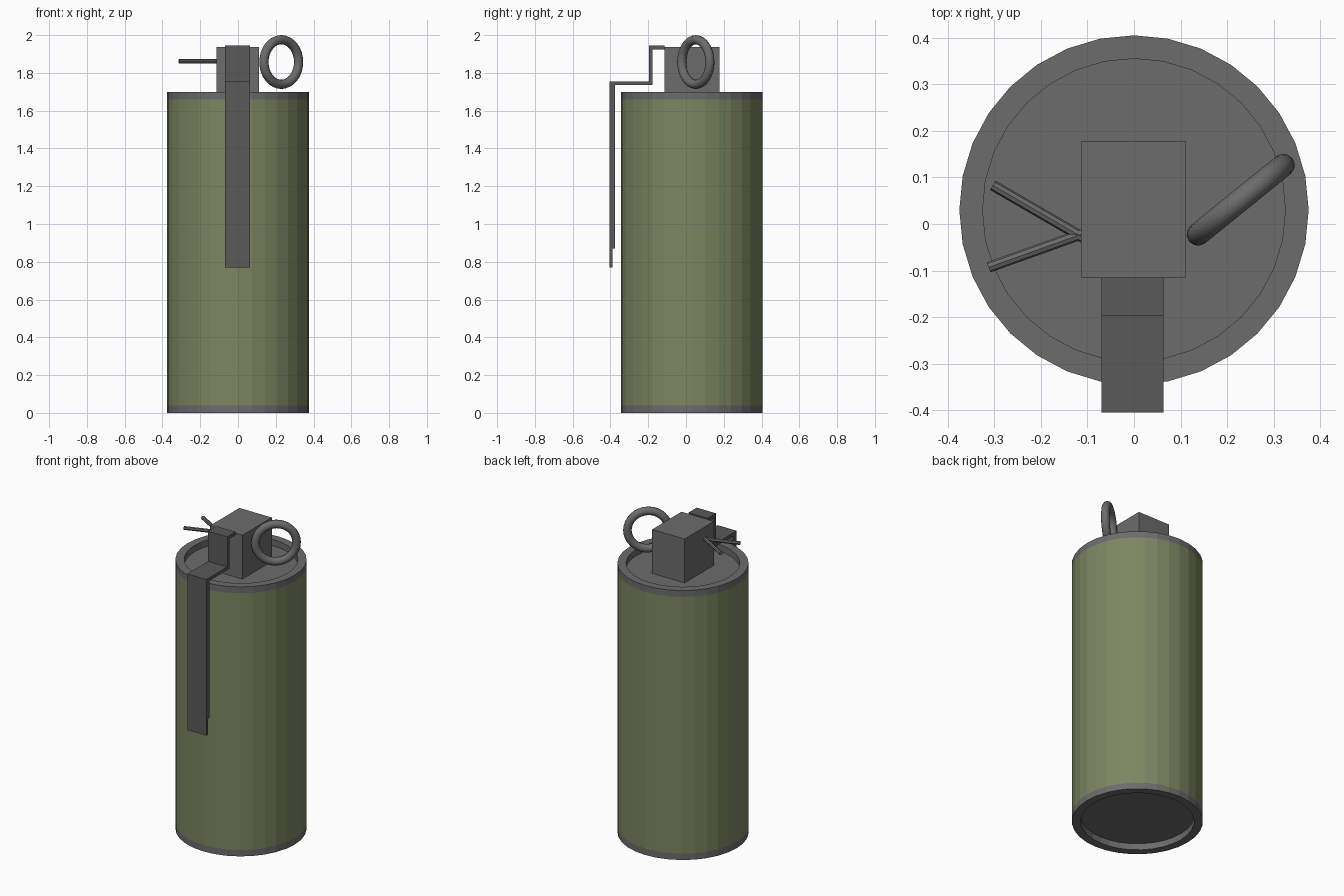
import bpy, bmesh, math
from mathutils import Vector

if "Cube" in bpy.data.objects:
    bpy.data.objects.remove(bpy.data.objects["Cube"])

CY = 0.03            # canister axis offset in y
SIDES = 32


def material(name, rgb):
    m = bpy.data.materials.new(name)
    m.diffuse_color = (*rgb, 1)
    m.use_nodes = True
    m.node_tree.nodes["Principled BSDF"].inputs["Base Color"].default_value = m.diffuse_color
    return m


GREEN = material("olive_paint", (0.20, 0.24, 0.12))
METAL = material("dark_metal", (0.15, 0.15, 0.15))
LEVER = material("lever_metal", (0.10, 0.10, 0.10))


def make(name, bm, mat):
    bmesh.ops.recalc_face_normals(bm, faces=bm.faces)
    me = bpy.data.meshes.new(name)
    bm.to_mesh(me)
    bm.free()
    me.materials.append(mat)
    ob = bpy.data.objects.new(name, me)
    bpy.context.collection.objects.link(ob)
    return ob


def lathe(name, profile, mat):
    """Revolve an (r, z) profile about the canister axis."""
    bm = bmesh.new()
    vs = [bm.verts.new((r, CY, z)) for r, z in profile]
    es = [bm.edges.new(p) for p in zip(vs, vs[1:])]
    bmesh.ops.spin(bm, geom=vs + es, cent=(0, CY, 0), axis=(0, 0, 1),
                   angle=math.tau, steps=SIDES)
    bmesh.ops.remove_doubles(bm, verts=bm.verts, dist=1e-4)
    return make(name, bm, mat)


def extrude_x(name, profile, x0, x1, mat):
    """Extrude a closed (y, z) outline from x0 to x1."""
    bm = bmesh.new()
    f = bm.faces.new([bm.verts.new((x0, y, z)) for y, z in profile])
    ext = bmesh.ops.extrude_face_region(bm, geom=[f])["geom"]
    bmesh.ops.translate(bm, vec=(x1 - x0, 0, 0),
                        verts=[v for v in ext if isinstance(v, bmesh.types.BMVert)])
    return make(name, bm, mat)


def rod(name, a, b, radius, mat, sides=8):
    a, b = Vector(a), Vector(b)
    bm = bmesh.new()
    bmesh.ops.create_cone(bm, cap_ends=True, segments=sides, radius1=radius,
                          radius2=radius, depth=(b - a).length)
    ob = make(name, bm, mat)
    ob.location = (a + b) / 2
    ob.rotation_euler = (b - a).to_track_quat('Z', 'Y').to_euler()
    return ob


# Canister wall and the two recessed end caps
lathe("canister_wall", [(0.375, 0.04), (0.375, 1.66)], GREEN)
for name, rim, seam in (("bottom_cap", 0.0, 0.04), ("top_cap", 1.70, 1.66)):
    lathe(name, [(0, seam), (0.325, seam), (0.325, rim), (0.375, rim), (0.375, seam)], METAL)

# Fuse block
extrude_x("fuse_block", [(-0.115, 1.66), (0.177, 1.66), (0.177, 1.937), (-0.115, 1.937)],
          -0.114, 0.112, METAL)

# Stepped safety lever with a thinner tail
extrude_x("safety_lever",
          [(-0.115, 1.945), (-0.197, 1.945), (-0.197, 1.755), (-0.405, 1.755),
           (-0.405, 0.77), (-0.39, 0.77), (-0.39, 0.87), (-0.375, 0.87),
           (-0.375, 1.735), (-0.177, 1.735), (-0.177, 1.925), (-0.115, 1.925)],
          -0.07, 0.063, LEVER)

# Split pin prongs
for i, end in enumerate([(-0.303, 0.083, 1.861), (-0.312, -0.093, 1.861)]):
    rod(f"pin_prong_{i + 1}", (-0.108, -0.025 - 0.005 * (1 - 2 * i), 1.861), end, 0.0115, METAL)

# Pull ring
bpy.ops.mesh.primitive_torus_add(major_segments=32, minor_segments=12,
                                 major_radius=0.118, minor_radius=0.0245,
                                 location=(0.229, 0.052, 1.8575),
                                 rotation=(math.pi / 2, 0, math.radians(39)))
ring = bpy.context.object
ring.name = "pull_ring"
ring.data.materials.append(METAL)
bpy.ops.object.shade_smooth_by_angle(angle=math.radians(40))
